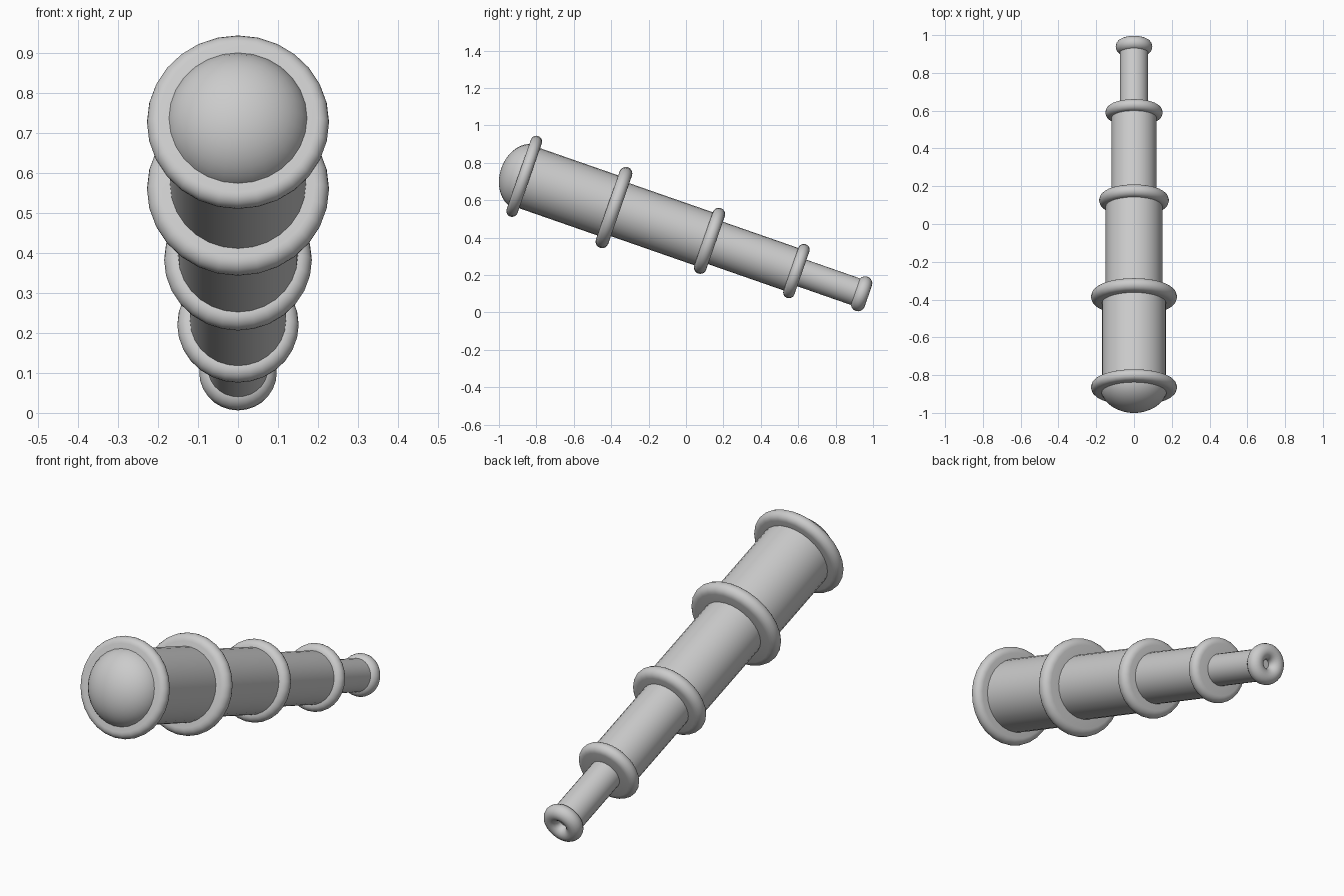
import bpy, bmesh
from math import sin, cos, pi, radians
from mathutils import Matrix

if "Cube" in bpy.data.objects:
    bpy.data.objects.remove(bpy.data.objects["Cube"])

SEG = 28
# local z runs along the telescope, from the large front ring to the eyepiece
FRAME = Matrix.Translation((0, -0.865, 0.728)) @ Matrix.Rotation(radians(-109.2), 4, 'X')


def lathe(name, profile, closed=False, angle=40):
    """Spin (radius, distance) points round the telescope axis."""
    bm = bmesh.new()
    vs = [bm.verts.new((r, 0, t)) for r, t in profile]
    for a, b in zip(vs, vs[1:]):
        bm.edges.new((a, b))
    if closed:
        bm.edges.new((vs[-1], vs[0]))
    bmesh.ops.spin(bm, geom=bm.verts[:] + bm.edges[:], cent=(0, 0, 0), axis=(0, 0, 1),
                   angle=2 * pi, steps=SEG, use_merge=False)
    bmesh.ops.remove_doubles(bm, verts=bm.verts[:], dist=1e-5)
    bmesh.ops.recalc_face_normals(bm, faces=bm.faces[:])
    # keep a corner at the very top and bottom
    bm.transform(FRAME @ Matrix.Rotation(pi / 2, 4, 'Z'))
    me = bpy.data.meshes.new(name)
    bm.to_mesh(me)
    bm.free()
    ob = bpy.data.objects.new(name, me)
    bpy.context.collection.objects.link(ob)
    bpy.ops.object.select_all(action='DESELECT')
    ob.select_set(True)
    bpy.context.view_layer.objects.active = ob
    bpy.ops.object.shade_smooth_by_angle(angle=radians(angle))
    return ob


def collar(name, t, inner, outer, half):
    """Flat-sided ring with a fully rounded rim."""
    rim = [(outer - half + half * cos(a), t + half * sin(a))
           for a in [radians(-90 + 18 * i) for i in range(11)]]
    lathe(name, [(inner, t - half)] + rim + [(inner, t + half)], closed=True)


# telescoping tubes
tubes = [("front_tube", 0.17, 0.0, 0.51), ("second_tube", 0.15, 0.49, 1.05),
         ("third_tube", 0.12, 1.03, 1.54), ("eyepiece_tube", 0.075, 1.52, 1.905)]
for name, r, a, b in tubes:
    lathe(name, [(0, a), (r, a), (r, b), (0, b)])

# collars
collar("front_ring", 0.0, 0.155, 0.228, 0.031)
collar("second_ring", 0.508, 0.12, 0.228, 0.035)
collar("third_ring", 1.049, 0.10, 0.185, 0.034)
collar("fourth_ring", 1.541, 0.06, 0.152, 0.031)

# rounded eyepiece with a dimple
lathe("eyepiece_ring", [(0.059 + 0.038 * cos(2 * pi * i / 16), 1.91 + 0.038 * sin(2 * pi * i / 16))
                        for i in range(16)], closed=True, angle=60)

# domed front lens
lathe("front_lens", [(0.181 * cos(radians(9 * i)), 0.01 - 0.14 * sin(radians(9 * i)))
                     for i in range(11)])
